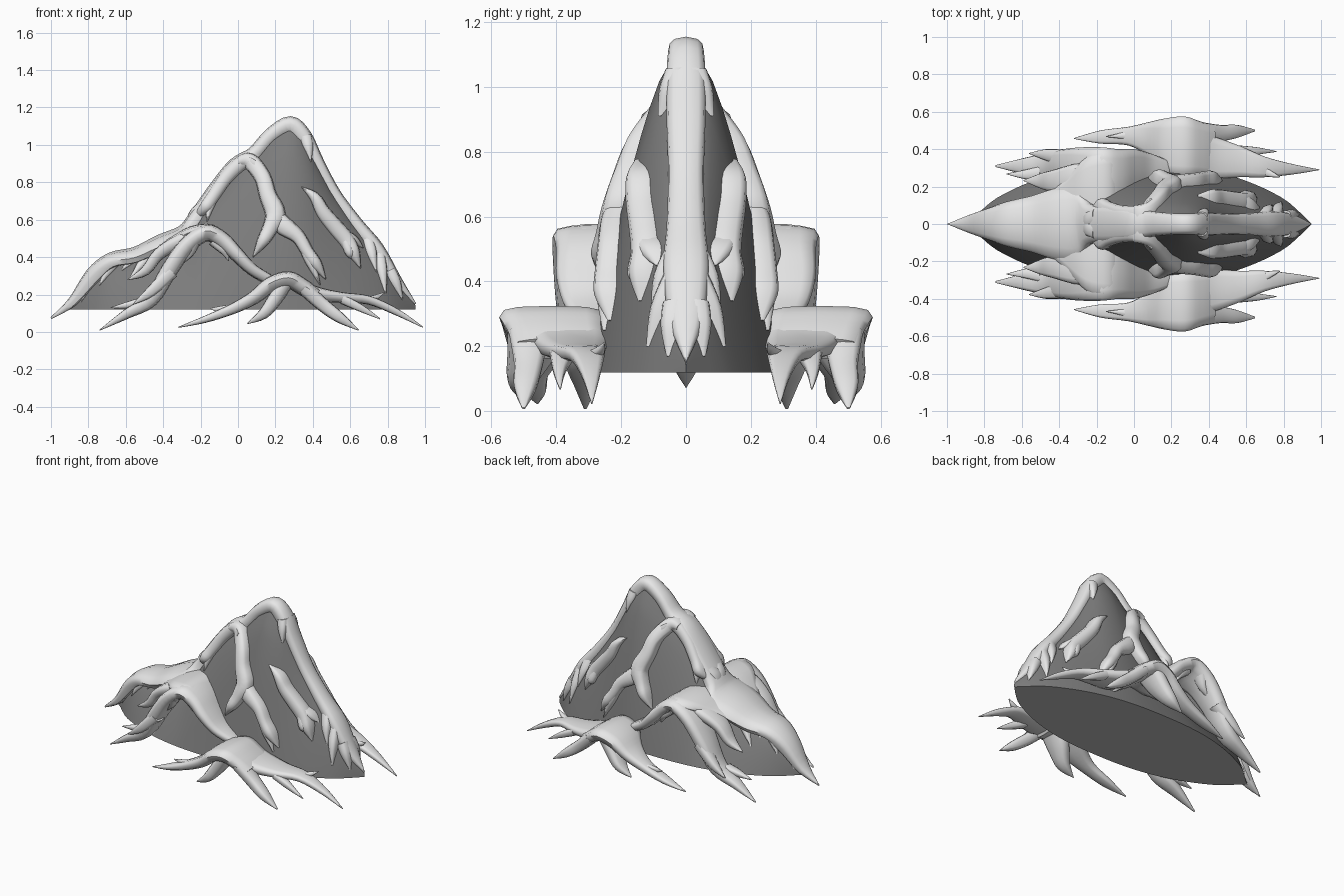
import bpy, bmesh, math
from mathutils import Vector


def material(name, v):
    m = bpy.data.materials.new(name)
    m.diffuse_color = (v, v, v, 1)
    return m


ROCK = material("dark rock", 0.2)
SNOW = material("pale snow", 0.8)
UNDER = material("grey underside", 0.5)
BASE = 0.12

# Height of the rock crest along x
CREST = [(-.9, .14), (-.7, .35), (-.55, .40), (-.4, .46), (-.28, .53), (-.2, .67), (0, .88),
         (.1, .96), (.2, 1.06), (.28, 1.10), (.36, 1.04), (.5, .76), (.6, .61), (.75, .42), (.95, .14)]


def crest(x):
    for (xa, za), (xb, zb) in zip(CREST, CREST[1:]):
        if x <= xb:
            return za + (zb - za) * max(0, (x - xa) / (xb - xa))
    return CREST[-1][1]


def rock_y(x, z):
    """Half thickness of the rock at a point of the front view."""
    w = max(0, 1 - abs((x - .03) / .92) ** 2.5)
    t = min(1, max(0, (z - BASE) / (crest(x) - BASE)))
    return .28 * w * (1 - t) ** .7 + .035 * min(1, 3 * w)


def finish(bm, name, mat, angle=50):
    bmesh.ops.remove_doubles(bm, verts=bm.verts, dist=.0005)
    bmesh.ops.recalc_face_normals(bm, faces=bm.faces)
    me = bpy.data.meshes.new(name)
    bm.to_mesh(me)
    bm.free()
    ob = bpy.data.objects.new(name, me)
    bpy.context.collection.objects.link(ob)
    me.materials.append(mat)
    bpy.ops.object.select_all(action='DESELECT')
    ob.select_set(True)
    bpy.context.view_layer.objects.active = ob
    bpy.ops.object.shade_smooth_by_angle(angle=math.radians(angle))
    return ob


def loft(bm, rings):
    vs = [[bm.verts.new(p) for p in r] for r in rings]
    n = len(vs[0])
    for a, b in zip(vs, vs[1:]):
        for i in range(n):
            bm.faces.new((a[i], a[(i + 1) % n], b[(i + 1) % n], b[i]))
    bm.faces.new(vs[0])
    bm.faces.new(vs[-1][::-1])


def smooth_path(pts, steps=4):
    """Catmull-Rom through points of any dimension."""
    p = [pts[0]] + list(pts) + [pts[-1]]
    out = []
    for i in range(1, len(p) - 2):
        for s in range(steps):
            t = s / steps
            out.append([.5 * (2 * b + (c - a) * t + (2 * a - 5 * b + 4 * c - d) * t * t
                              + (3 * b - a - 3 * c + d) * t ** 3)
                        for a, b, c, d in zip(*p[i - 1:i + 3])])
    return out + [list(pts[-1])]


def sheet(name, pts, mirror=True, droop=0, sag=.012):
    """Snow ribbon through (x, z, y inner, y outer, half thickness); sag thickens its underside."""
    path = smooth_path(pts)
    rings = []
    for i, (x, z, yi, yo, h) in enumerate(path):
        q, r = path[max(0, i - 1)], path[min(len(path) - 1, i + 1)]
        t = Vector((r[0] - q[0], r[1] - q[1])).normalized()
        flip = -1 if t.x < 0 else 1
        ring = []
        for k in range(12):
            c, s = math.cos(k * math.pi / 6), math.sin(k * math.pi / 6)
            u = math.copysign(abs(c) ** .65, c)
            v = math.copysign(abs(s) ** .65, s) * max(h, .001)
            if v * flip < 0:
                v *= 1 + sag / .02
            y = (yi + yo) / 2 + u * (yo - yi) / 2
            ring.append((x - t.y * v, y, z + t.x * v - droop * u * u * (yo - yi)))
        rings.append(ring)
    bm = bmesh.new()
    loft(bm, rings)
    if mirror:
        geom = bmesh.ops.duplicate(bm, geom=bm.verts[:] + bm.edges[:] + bm.faces[:])["geom"]
        for g in geom:
            if isinstance(g, bmesh.types.BMVert):
                g.co.y *= -1
    return finish(bm, name, SNOW)


def vein(name, pts, out=.04):
    """Snow streak clinging to the rock face: (x, z, half width)."""
    full = []
    for x, z, h in pts:
        y = rock_y(x, z)
        full.append((x, z, y - .06, y + out * min(1, h / .02) + .005, h * 1.3))
    sheet(name, full, sag=0)


# Rock core: rings across the ridge, stacked along x
rings = []
for i in range(45):
    x = -.9 + 1.85 * i / 44
    top = crest(x)
    zs = [BASE + (top - BASE) * j / 12 for j in range(13)]
    side = [(x, rock_y(x, z), z) for z in zs]
    rings.append(side + [(x, -y, z) for _, y, z in reversed(side)])
bm = bmesh.new()
loft(bm, rings)
core = finish(bm, "rock_core", ROCK, 40)
core.data.materials.append(UNDER)
for f in core.data.polygons:
    f.material_index = int(f.normal.z < -.9)

# Snow along the crest
ridge = [(-1, .075, 0, .004), (-.89, .165, .045, .02), (-.78, .31, .085, .035), (-.68, .395, .12, .03),
         (-.55, .425, .15, .03), (-.42, .49, .19, .03), (-.3, .54, .2, .03), (-.24, .61, .11, .03),
         (-.12, .78, .10, .03), (-.02, .9, .09, .03), (.08, .96, .07, .03), (.17, 1.06, .06, .03),
         (.28, 1.12, .055, .034), (.36, 1.05, .06, .034), (.43, .91, .06, .03), (.52, .74, .055, .03),
         (.64, .58, .06, .03), (.75, .45, .07, .03), (.85, .28, .05, .025), (.95, .15, 0, .004)]
sheet("crest_snow", [(x, z, -w, w, h) for x, z, w, h in ridge], mirror=False, droop=.09)

# Middle shelf of snow, with legs running down to claws
sheet("middle_shelf_front_leg", [(-.74, .01, .305, .315, .002), (-.6, .10, .27, .35, .02),
      (-.47, .18, .25, .38, .03), (-.38, .33, .23, .40, .035), (-.28, .47, .18, .41, .035),
      (-.17, .54, .1, .41, .035), (-.08, .50, .12, .40, .035), (0, .42, .17, .40, .03),
      (.08, .34, .2, .38, .025), (.18, .28, .24, .34, .02), (.24, .25, .28, .3, .005)])
sheet("middle_shelf_saddle", [(-.5, .41, .0, .12, .015), (-.36, .48, 0, .25, .025),
      (-.25, .535, 0, .36, .03), (-.14, .545, 0, .39, .03), (-.07, .5, .05, .36, .01)])
sheet("middle_shelf_branch", [(-.18, .54, .15, .33, .03), (-.32, .49, .16, .32, .03),
      (-.43, .42, .17, .29, .025), (-.5, .33, .19, .27, .02), (-.59, .28, .23, .235, .002)])
sheet("middle_shelf_claw_a", [(-.36, .33, .3, .4, .03), (-.47, .22, .34, .4, .022), (-.56, .15, .375, .38, .002)])
sheet("middle_shelf_claw_b", [(-.5, .17, .24, .31, .02), (-.58, .15, .24, .29, .015), (-.68, .13, .265, .27, .002)])
sheet("middle_shelf_claw_c", [(-.25, .48, .3, .4, .03), (-.27, .42, .31, .37, .02), (-.31, .36, .335, .34, .002)])
sheet("middle_shelf_claw_d", [(-.12, .5, .27, .37, .03), (-.07, .44, .29, .37, .02), (-.05, .38, .33, .34, .002)])

# Lower shelf of snow, splayed wide over the ground
sheet("lower_shelf", [(-.32, .025, .455, .46, .002), (-.18, .07, .43, .5, .014), (-.03, .13, .42, .52, .022),
      (.08, .19, .36, .545, .028), (.17, .26, .27, .565, .034), (.27, .29, .25, .575, .035),
      (.35, .25, .25, .55, .035), (.42, .2, .24, .53, .03)])
sheet("lower_shelf_long_claw", [(.3, .28, .25, .5, .02), (.42, .215, .24, .47, .028), (.56, .19, .25, .42, .022),
      (.7, .175, .25, .36, .018), (.85, .11, .265, .32, .014), (.99, .025, .288, .292, .002)])
sheet("lower_shelf_outer_claw", [(.36, .24, .42, .545, .03), (.46, .15, .44, .53, .028),
      (.55, .08, .46, .53, .022), (.645, .01, .495, .505, .002)])
sheet("lower_shelf_rear_claw", [(.25, .27, .36, .55, .03), (.19, .18, .4, .55, .03),
      (.13, .1, .46, .55, .022), (.05, .045, .51, .515, .002)])
sheet("lower_shelf_claw_a", [(.56, .18, .34, .42, .02), (.66, .13, .37, .41, .015), (.76, .07, .385, .39, .002)])
sheet("lower_shelf_claw_b", [(.68, .17, .26, .32, .012), (.74, .19, .25, .28, .01), (.78, .21, .25, .255, .002)])
sheet("lower_shelf_claw_c", [(-.03, .13, .45, .5, .018), (-.1, .125, .46, .48, .012), (-.15, .125, .465, .47, .002)])

# Streaks on the upper rock face
vein("upper_arch_left", [(.09, .9, .02), (.03, .91, .032), (-.06, .83, .03), (-.13, .73, .028),
                         (-.18, .66, .025), (-.25, .59, .002)], .06)
vein("upper_arch_right", [(.0, .91, .02), (.06, .915, .034), (.13, .83, .034), (.16, .73, .036),
                          (.2, .63, .042), (.17, .55, .032), (.13, .48, .024), (.08, .4, .002)], .06)
vein("upper_arch_fork", [(.18, .67, .02), (.23, .58, .04), (.32, .51, .03), (.37, .43, .026),
                         (.42, .36, .024), (.47, .28, .002)], .05)
vein("upper_arch_spur", [(.34, .48, .02), (.385, .38, .022), (.44, .25, .002)])
vein("upper_arch_drip", [(-.12, .74, .02), (-.15, .67, .018), (-.165, .59, .002)])
vein("rear_streak", [(.34, .775, .002), (.41, .72, .022), (.455, .64, .03), (.52, .56, .034),
                     (.58, .49, .034), (.62, .42, .026), (.655, .34, .002)], .045)
vein("rear_streak_fork", [(.55, .53, .022), (.62, .49, .02), (.67, .45, .002)])
vein("rear_streak_spur", [(.57, .5, .02), (.6, .42, .02), (.63, .39, .002)])

# Drips hanging from the crest: start and tip in the front view
drips = [(.36, 1.05, .39, .91), (.75, .43, .79, .2), (.69, .5, .74, .32), (.81, .33, .88, .17),
         (-.72, .36, -.84, .16), (-.64, .4, -.74, .25), (-.42, .46, -.58, .28),
         (-.52, .42, -.62, .33), (-.2, .66, -.28, .56)]
for i, (x0, z0, x1, z1) in enumerate(drips):
    vein(f"crest_drip_{i}", [(x0, z0, .026), ((x0 + x1) / 2, (z0 + z1) / 2 + .01, .022), (x1, z1, .002)], .025)
